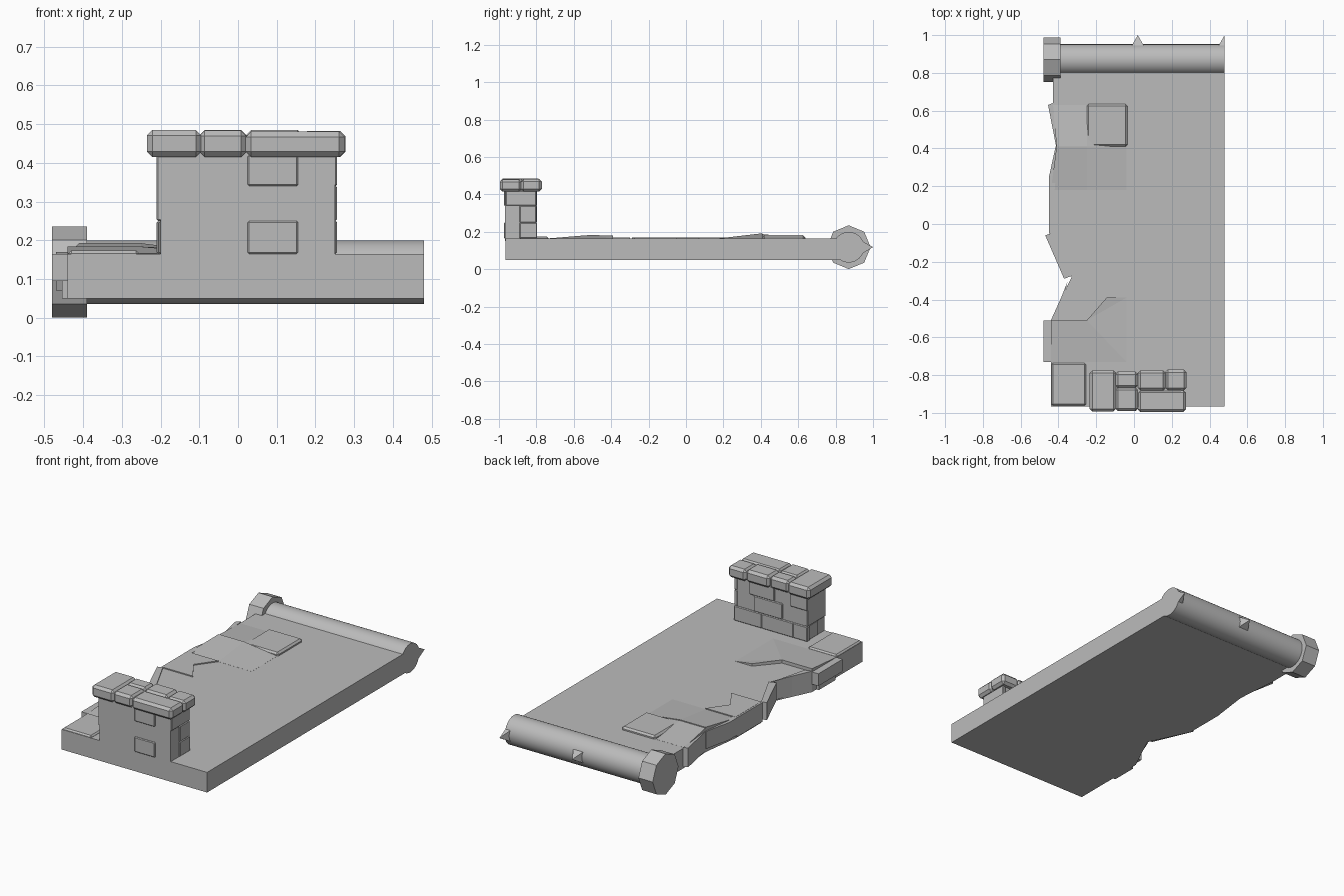
import bpy, bmesh, math
from mathutils import Matrix

if "Cube" in bpy.data.objects:
    bpy.data.objects.remove(bpy.data.objects["Cube"], do_unlink=True)

stone = bpy.data.materials.new("grey_stone")
stone.use_nodes = True
GREY = (0.5, 0.5, 0.5, 1)
stone.diffuse_color = GREY
stone.node_tree.nodes["Principled BSDF"].inputs["Base Color"].default_value = GREY

SLAB_LOW, SLAB_TOP = 0.05, 0.165


def finish(name, bm):
    bmesh.ops.recalc_face_normals(bm, faces=bm.faces[:])
    mesh = bpy.data.meshes.new(name)
    bm.to_mesh(mesh)
    bm.free()
    mesh.materials.append(stone)
    obj = bpy.data.objects.new(name, mesh)
    bpy.context.collection.objects.link(obj)
    return obj


def block(name, x, y, z, bevel=0.0):
    """Box given by its ranges, with optional chamfered edges."""
    bm = bmesh.new()
    bmesh.ops.create_cube(bm, size=1)
    for v in bm.verts:
        for i, (lo, hi) in enumerate((x, y, z)):
            v.co[i] = lo if v.co[i] < 0 else hi
    if bevel:
        bmesh.ops.bevel(bm, geom=bm.edges[:], offset=bevel, segments=1, affect='EDGES')
    return finish(name, bm)


def prism(name, outline, low, top):
    """Vertical prism; top is a height or a function of (x, y)."""
    bm = bmesh.new()
    height = top if callable(top) else lambda x, y: top
    lower = [bm.verts.new((x, y, low)) for x, y in outline]
    upper = [bm.verts.new((x, y, height(x, y))) for x, y in outline]
    bm.faces.new(lower)
    bm.faces.new(upper)
    for i in range(len(outline)):
        j = (i + 1) % len(outline)
        bm.faces.new((lower[i], lower[j], upper[j], upper[i]))
    bmesh.ops.triangulate(bm, faces=[f for f in bm.faces if len(f.verts) > 4])
    return finish(name, bm)


def rod(name, sides, radius, x0, x1, turn=0.0):
    """Cylinder along x at the back edge."""
    bm = bmesh.new()
    place = (Matrix.Translation(((x0 + x1) / 2, 0.87, 0.118))
             @ Matrix.Rotation(math.pi / 2, 4, 'Y') @ Matrix.Rotation(turn, 4, 'Z'))
    bmesh.ops.create_cone(bm, cap_ends=True, segments=sides, radius1=radius,
                          radius2=radius, depth=x1 - x0, matrix=place)
    return finish(name, bm)


def spike(name, x0, x1, tip_x):
    """Four-sided spike pointing backwards from the roller."""
    bm = bmesh.new()
    base = [bm.verts.new((x, 0.935, z)) for x, z in
            ((x0, 0.08), (x1, 0.08), (x1, 0.155), (x0, 0.155))]
    tip = bm.verts.new((tip_x, 1.0, 0.118))
    bm.faces.new(base)
    for i in range(4):
        bm.faces.new((base[i], base[(i + 1) % 4], tip))
    return finish(name, bm)


# Floor slab with a broken right edge
prism("floor_slab", [(0.48, -0.965), (0.48, 0.86), (-0.43, 0.86), (-0.43, 0.64),
                     (-0.41, 0.41), (-0.44, 0.18), (-0.44, -0.05), (-0.33, -0.28),
                     (-0.44, -0.51), (-0.44, -0.965)], SLAB_LOW, SLAB_TOP)

# Lifted paving, fading into the floor away from the edge
def ramp(y0, y1, rise):
    def height(x, y):
        fade = min(1, max(0, (-0.04 - x) / 0.21))
        return SLAB_TOP + 0.0005 + rise * fade * (y - y0) / (y1 - y0)
    return height

prism("front_lifted_paving", [(-0.44, -0.73), (-0.25, -0.73), (-0.04, -0.73),
                              (-0.04, -0.39), (-0.145, -0.39), (-0.25, -0.51),
                              (-0.44, -0.51)], 0.15, ramp(-0.73, -0.51, 0.018))
prism("notched_paving", [(-0.44, -0.05), (-0.25, -0.05), (-0.33, 0.07),
                         (-0.25, 0.18), (-0.44, 0.18)], 0.15, 0.171)
for name, y_low, rise in (("middle_lifted_paving", 0.18, 0.027),
                          ("rear_lifted_paving", 0.63, 0.022)):
    left_low = -0.44 if y_low < 0.41 else -0.43
    prism(name + "_outer", [(left_low, y_low), (-0.25, y_low), (-0.25, 0.41), (-0.41, 0.41)],
          0.15, ramp(y_low, 0.41, rise))
    prism(name + "_inner", [(-0.25, y_low), (-0.04, y_low), (-0.04, 0.41), (-0.25, 0.41)],
          0.15, ramp(y_low, 0.41, rise))

# Raised square stones
block("rear_square_stone", (-0.25, -0.035), (0.41, 0.635), (0.14, 0.183), 0.01)
block("corner_stone", (-0.438, -0.255), (-0.962, -0.735), (0.14, 0.174), 0.008)

# Loose stones along the broken edge
block("edge_stone_front", (-0.48, -0.42), (-0.73, -0.51), (0.095, SLAB_TOP))
block("edge_stone_front_low", (-0.455, -0.42), (-0.70, -0.55), (SLAB_LOW, 0.1))
edge_stones = {
    "edge_stone_slanted": [(-0.44, -0.51), (-0.40, -0.50), (-0.35, -0.30), (-0.39, -0.40)],
    "edge_stone_middle": [(-0.47, -0.06), (-0.44, -0.05), (-0.33, -0.275), (-0.37, -0.29)],
    "edge_stone_notch": [(-0.45, -0.05), (-0.42, -0.05), (-0.42, 0.18), (-0.45, 0.18)],
    "edge_stone_bend": [(-0.45, 0.18), (-0.42, 0.18), (-0.40, 0.41), (-0.415, 0.41), (-0.45, 0.25)],
    "edge_stone_rear": [(-0.455, 0.63), (-0.43, 0.64), (-0.40, 0.41), (-0.412, 0.41)],
}
for i, (name, outline) in enumerate(edge_stones.items()):
    prism(name, outline, 0.07 if i % 2 else 0.06, 0.17)

# Pillar body and its projecting stones
block("pillar_body", (-0.2, 0.25), (-0.967, -0.803), (0.15, 0.43))
FRONT, BACK = (-0.974, -0.95), (-0.82, -0.796)
LOW, MID, HIGH = (0.165, 0.25), (0.25, 0.34), (0.34, 0.42)
for i, (x, y, z) in enumerate([
        ((0.025, 0.155), FRONT, LOW), ((0.025, 0.155), FRONT, HIGH),
        ((-0.21, -0.12), BACK, LOW), ((-0.12, 0.08), BACK, LOW), ((0.08, 0.256), BACK, LOW),
        ((-0.05, 0.13), BACK, MID), ((-0.21, -0.1), BACK, HIGH), ((0.0, 0.16), BACK, HIGH),
        ((0.235, 0.256), (-0.89, -0.8), LOW), ((0.235, 0.256), (-0.89, -0.8), MID),
        ((0.235, 0.256), (-0.965, -0.8), HIGH),
        ((-0.21, -0.19), (-0.965, -0.8), (0.25, 0.42)),
        ((-0.205, -0.19), (-0.9, -0.8), LOW)]):
    block("pillar_stone_%d" % i, x, y, z, 0.004)

# Chamfered capping stones
for i, (x, y, z) in enumerate([
        ((-0.235, -0.095), (-0.993, -0.775), 0.485),
        ((-0.1, 0.022), (-0.99, -0.865), 0.483),
        ((-0.1, 0.022), (-0.868, -0.782), 0.485),
        ((0.02, 0.275), (-0.995, -0.878), 0.481),
        ((0.02, 0.168), (-0.882, -0.775), 0.485),
        ((0.165, 0.278), (-0.882, -0.771), 0.482)]):
    block("cap_stone_%d" % i, x, y, (0.415, z), 0.014)
block("cap_core", (-0.21, 0.25), (-0.97, -0.79), (0.42, 0.472))

# Rounded back rail, its octagonal end and spikes
rail = rod("back_rail", 32, 0.082, -0.42, 0.48)
bpy.context.view_layer.objects.active = rail
rail.select_set(True)
bpy.ops.object.shade_smooth_by_angle(angle=math.radians(35))
rail.select_set(False)
rod("rail_end_knob", 8, 0.117, -0.48, -0.39)
spike("middle_spike", -0.017, 0.057, 0.02)
spike("end_spike", 0.443, 0.48, 0.48)
